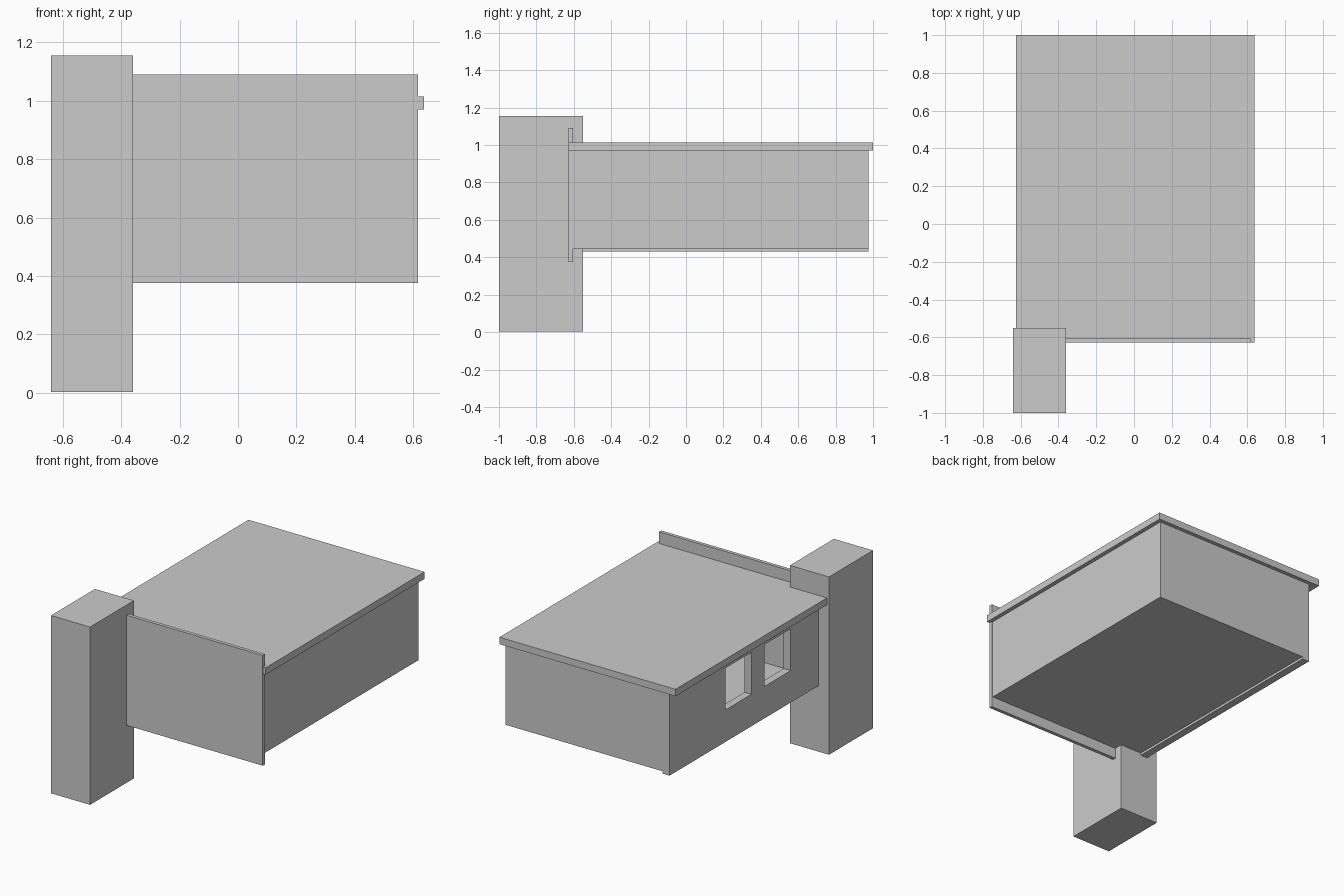
import bpy, bmesh

if "Cube" in bpy.data.objects:
    bpy.data.objects.remove(bpy.data.objects["Cube"])


def make_box(name, x, y, z, open_sides=()):
    """Box from (min, max) ranges; open_sides lists outward directions to leave open."""
    bm = bmesh.new()
    bmesh.ops.create_cube(bm, size=1)
    bm.normal_update()
    gone = [f for f in bm.faces
            if tuple(round(c) for c in f.normal) in open_sides]
    bmesh.ops.delete(bm, geom=gone, context='FACES')
    for v in bm.verts:
        v.co = [r[0] + (c + 0.5) * (r[1] - r[0]) for c, r in zip(v.co, (x, y, z))]
    mesh = bpy.data.meshes.new(name)
    bm.to_mesh(mesh)
    bm.free()
    obj = bpy.data.objects.new(name, mesh)
    bpy.context.collection.objects.link(obj)
    return obj


# Tall pillar at the front left corner
make_box("pillar", (-0.64, -0.36), (-1.0, -0.55), (0.003, 1.155))

# Front panel rising above the roof and below the floor
make_box("front_panel", (-0.565, 0.617), (-0.628, -0.605), (0.376, 1.09))

# Flat roof slab
make_box("roof", (-0.625, 0.637), (-0.627, 1.0), (0.97, 1.015))

# Thin shell: floor, right wall and back wall
make_box("floor_and_walls", (-0.53, 0.61), (-0.605, 0.975), (0.445, 0.97),
         open_sides=((-1, 0, 0), (0, -1, 0), (0, 0, 1)))

# Thick left wall with two square windows
wall = make_box("left_wall", (-0.565, -0.515), (-0.605, 0.975), (0.43, 0.97))
for i, y in enumerate((-0.265, 0.137)):
    cutter = make_box(f"window_cutter_{i + 1}", (-0.7, -0.4), (y, y + 0.267), (0.637, 0.908))
    cutter.hide_render = True
    cutter.hide_set(True)
    cut = wall.modifiers.new(f"window_{i + 1}", 'BOOLEAN')
    cut.operation = 'DIFFERENCE'
    cut.solver = 'EXACT'
    cut.object = cutter
